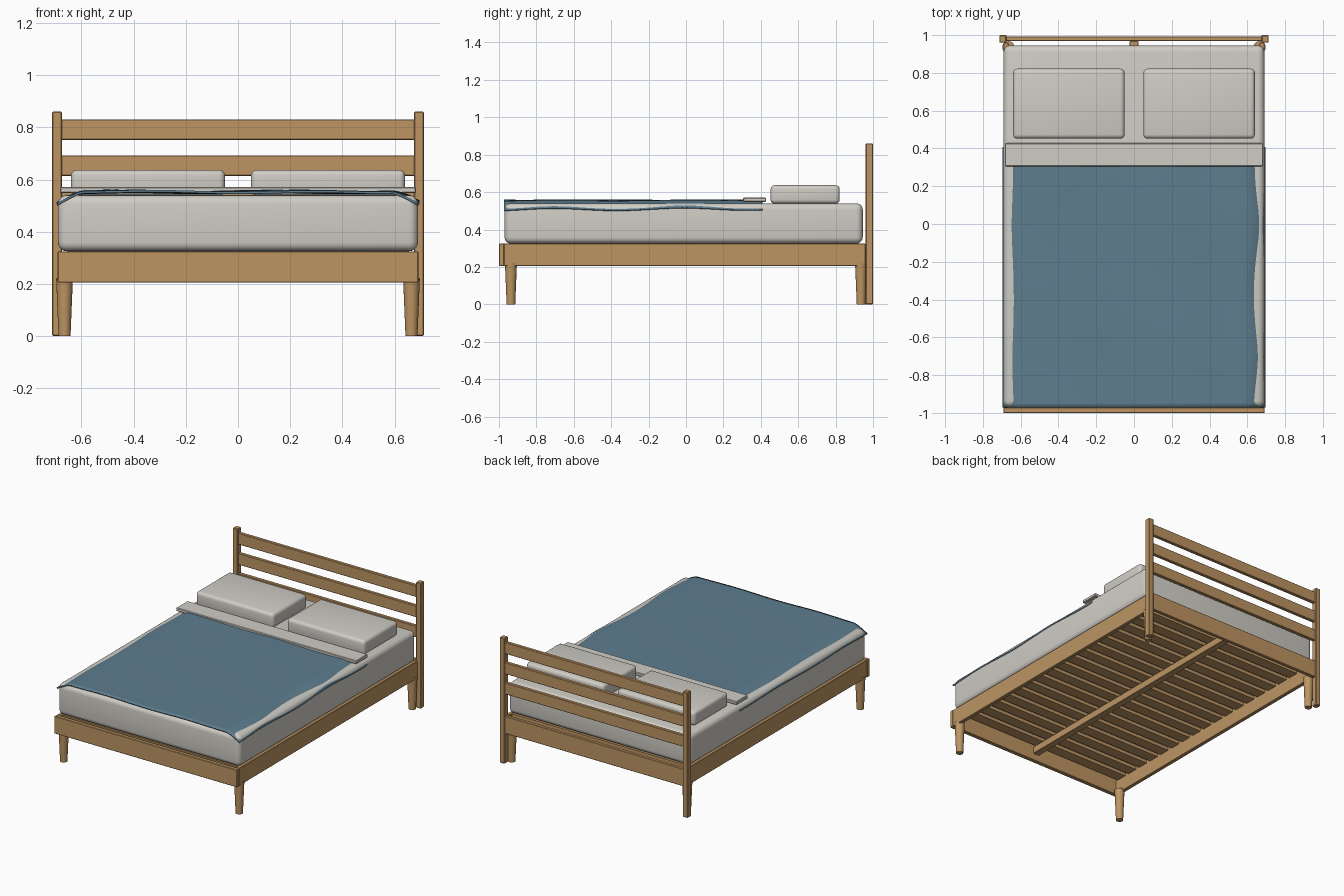
import bpy, bmesh, math

if "Cube" in bpy.data.objects:
    bpy.data.objects.remove(bpy.data.objects["Cube"])


def material(name, rgb):
    m = bpy.data.materials.new(name)
    m.diffuse_color = (*rgb, 1.0)
    m.use_nodes = True
    m.node_tree.nodes["Principled BSDF"].inputs["Base Color"].default_value = m.diffuse_color
    return m


WOOD = material("oak wood", (0.51, 0.30, 0.125))
LINEN = material("off white linen", (0.63, 0.61, 0.56))
BLUE = material("dusty blue", (0.112, 0.207, 0.274))


def finish(bm, name, mat):
    """Turn a bmesh into a linked object with one material."""
    bmesh.ops.recalc_face_normals(bm, faces=bm.faces)
    mesh = bpy.data.meshes.new(name)
    bm.to_mesh(mesh)
    bm.free()
    mesh.materials.append(mat)
    ob = bpy.data.objects.new(name, mesh)
    bpy.context.collection.objects.link(ob)
    return ob


def smooth(ob, angle=40):
    bpy.ops.object.select_all(action='DESELECT')
    ob.select_set(True)
    bpy.context.view_layer.objects.active = ob
    bpy.ops.object.shade_smooth_by_angle(angle=math.radians(angle))


def box(name, xs, ys, zs, mat, bevel=0.003, segments=1):
    """Box given by its limits on each axis, with bevelled edges."""
    bm = bmesh.new()
    bmesh.ops.create_cube(bm, size=1)
    for v in bm.verts:
        v.co = [lo + (c + 0.5) * (hi - lo) for c, (lo, hi) in zip(v.co, (xs, ys, zs))]
    if bevel:
        bmesh.ops.bevel(bm, geom=bm.edges[:], offset=bevel, segments=segments,
                        profile=0.5, affect='EDGES')
    ob = finish(bm, name, mat)
    if segments > 1:
        smooth(ob)
    return ob


def leg(name, x, y):
    """Round leg tapering towards the floor."""
    bm = bmesh.new()
    bmesh.ops.create_cone(bm, cap_ends=True, segments=20,
                          radius1=0.023, radius2=0.032, depth=0.22)
    bmesh.ops.translate(bm, verts=bm.verts, vec=(x, y, 0.11))
    smooth(finish(bm, name, WOOD))


# Frame: front and rear rails, centre beam
box("front_rail", (-0.692, 0.692), (-1.0, -0.972), (0.205, 0.325), WOOD)
box("rear_rail", (-0.68, 0.68), (0.968, 0.992), (0.205, 0.325), WOOD)
box("centre_beam", (-0.023, 0.023), (-0.972, 0.968), (0.25, 0.3), WOOD)

# Paired parts: side rails, headboard posts, legs and pillows
for side, s in (("left", -1), ("right", 1)):
    def span(a, b):
        return tuple(sorted((s * a, s * b)))
    box(side + "_rail", span(0.664, 0.69), (-0.974, 0.96), (0.205, 0.325), WOOD)
    box(side + "_headboard_post", span(0.675, 0.713), (0.96, 1.0), (0, 0.86), WOOD, 0.004)
    leg(side + "_front_leg", s * 0.665, -0.936)
    leg(side + "_rear_leg", s * 0.665, 0.936)
    box(side + "_pillow", span(0.05, 0.64), (0.452, 0.822), (0.538, 0.637), LINEN, 0.022, 4)

# Headboard slats
for i in range(3):
    z = 0.475 + 0.1385 * i
    box(f"headboard_slat_{i + 1}", (-0.68, 0.68), (0.968, 0.992), (z, z + 0.079), WOOD)

# Bed base slats
COUNT = 18
for i in range(COUNT):
    y = -0.915 + i * 1.81 / (COUNT - 1)
    box(f"base_slat_{i + 1}", (-0.665, 0.665), (y - 0.037, y + 0.037), (0.3, 0.322), WOOD, 0)

# Mattress and folded sheet
box("mattress", (-0.69, 0.69), (-0.97, 0.945), (0.325, 0.54), LINEN, 0.034, 5)
box("folded_sheet", (-0.683, 0.683), (0.305, 0.428), (0.548, 0.571), LINEN, 0.004)

# Blanket: gently rippled sheet that droops along both sides
bm = bmesh.new()
bmesh.ops.create_grid(bm, x_segments=72, y_segments=56, size=1)
for v in bm.verts:
    x, y = v.co.x * 0.695, -0.282 + v.co.y * 0.69
    droop = max(0.0, (abs(x) - 0.59) / 0.105) ** 1.5
    ripple = 0.0025 * math.sin(10.5 * x + 1.5 * y) + 0.0015 * math.sin(9 * y + 3 * x)
    sag = 0.005 * math.cos(9 * (y + 0.35)) * min(1.0, droop * 2)
    v.co = (x, y, 0.557 + ripple - 0.045 * droop - sag)
blanket = finish(bm, "blanket", BLUE)
if blanket.data.polygons[0].normal.z < 0:
    blanket.data.flip_normals()
solid = blanket.modifiers.new("thickness", 'SOLIDIFY')
solid.thickness = 0.009
solid.offset = -1
smooth(blanket)
